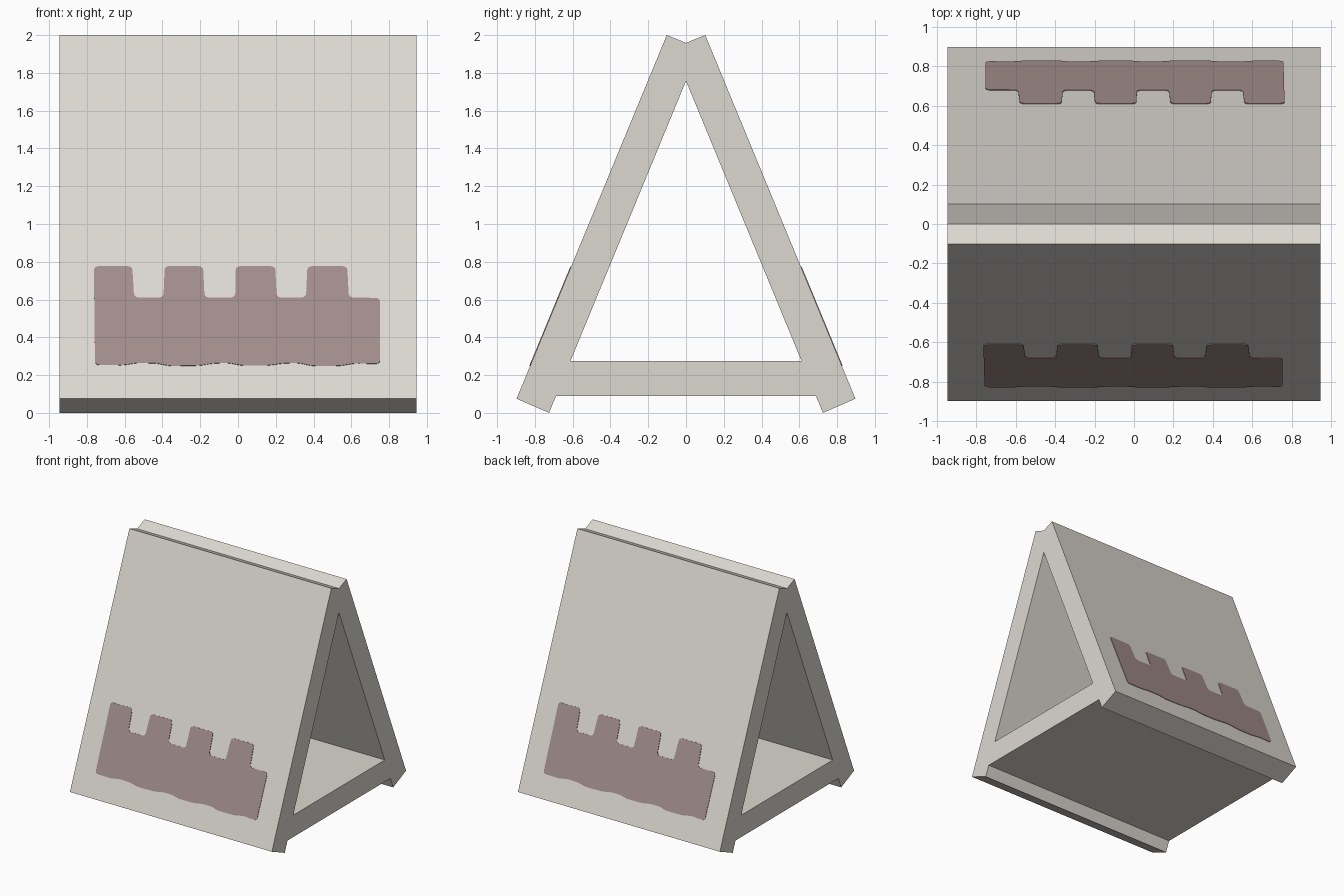
import bpy, bmesh
from mathutils import Vector

cube = bpy.data.objects.get("Cube")
if cube:
    bpy.data.objects.remove(cube, do_unlink=True)

HALF_WIDTH = 0.945
FOOT = Vector((0, -0.897, 0.075))     # outer lower edge of the front panel
HEAD = Vector((0, -0.102, 2.0))       # outer upper edge of the front panel
SLOPE = (HEAD - FOOT) / (HEAD.z - FOOT.z)
OUTWARD = Vector((0, -SLOPE.z, SLOPE.y)).normalized()


def make_material(name, color):
    mat = bpy.data.materials.new(name)
    mat.use_nodes = True
    mat.diffuse_color = (*color, 1)
    mat.node_tree.nodes["Principled BSDF"].inputs["Base Color"].default_value = (*color, 1)
    return mat


def finish(name, bm, mat, turned=False):
    """Turn the bmesh into an object, half a turn about z for the back side."""
    if turned:
        for v in bm.verts:
            v.co.x, v.co.y = -v.co.x, -v.co.y
    bmesh.ops.recalc_face_normals(bm, faces=bm.faces)
    mesh = bpy.data.meshes.new(name)
    bm.to_mesh(mesh)
    bm.free()
    mesh.materials.append(mat)
    obj = bpy.data.objects.new(name, mesh)
    bpy.context.collection.objects.link(obj)


def extrude(bm, points, offset):
    face = bm.faces.new([bm.verts.new(p) for p in points])
    new = bmesh.ops.extrude_face_region(bm, geom=[face])["geom"]
    bmesh.ops.translate(bm, vec=offset,
                        verts=[g for g in new if isinstance(g, bmesh.types.BMVert)])


def slab(name, profile, mat, turned=False):
    """Extrude a (y, z) profile across the full width."""
    bm = bmesh.new()
    extrude(bm, [(-HALF_WIDTH, y, z) for y, z in profile], Vector((2 * HALF_WIDTH, 0, 0)))
    finish(name, bm, mat, turned)


def emblem(name, outline, mat, turned=False):
    """Thin plate with rounded corners lying on the sloping panel."""
    bm = bmesh.new()
    pts = [FOOT + SLOPE * (z - FOOT.z) + Vector((x, 0, 0)) for x, z in outline]
    bm.faces.new([bm.verts.new(p) for p in pts])
    bmesh.ops.bevel(bm, geom=bm.verts[:], offset=0.022, segments=3,
                    affect='VERTICES', profile=0.5, clamp_overlap=True)
    rounded = [v.co - OUTWARD * 0.002 for v in list(bm.faces)[0].verts]
    bm.clear()
    extrude(bm, rounded, OUTWARD * 0.006)
    finish(name, bm, mat, turned)


panel_mat = make_material("warm light grey", (0.72, 0.69, 0.64))
emblem_mat = make_material("dusty mauve", (0.36, 0.265, 0.257))

# Leaning panels, mitred where they meet under the notched ridge
panel = [(FOOT.y, FOOT.z), (-0.725, 0.0), (0, 1.757), (0, 1.959), (HEAD.y, HEAD.z)]

# Battlement-shaped painted patch with a slightly wavy lower edge
patch = [(-0.763, 0.775), (-0.56, 0.775), (-0.55, 0.61), (-0.395, 0.61),
         (-0.388, 0.775), (-0.185, 0.775), (-0.177, 0.61), (-0.015, 0.61),
         (-0.012, 0.775), (0.197, 0.775), (0.205, 0.61), (0.36, 0.61),
         (0.367, 0.775), (0.578, 0.775), (0.587, 0.61), (0.752, 0.607),
         (0.752, 0.258), (0.62, 0.262), (0.54, 0.248), (0.39, 0.248),
         (0.32, 0.264), (0.24, 0.262), (0.16, 0.25), (0.02, 0.25),
         (-0.05, 0.264), (-0.13, 0.262), (-0.2, 0.25), (-0.36, 0.247),
         (-0.43, 0.262), (-0.54, 0.264), (-0.6, 0.252), (-0.757, 0.253)]

for side, turned in (("front", False), ("back", True)):
    slab(side + "_panel", panel, panel_mat, turned)
    emblem(side + "_painted_patch", patch, emblem_mat, turned)

# Cross shelf between the panels
slab("shelf", [(-0.688, 0.09), (0.688, 0.09), (0.612, 0.275), (-0.612, 0.275)], panel_mat)
